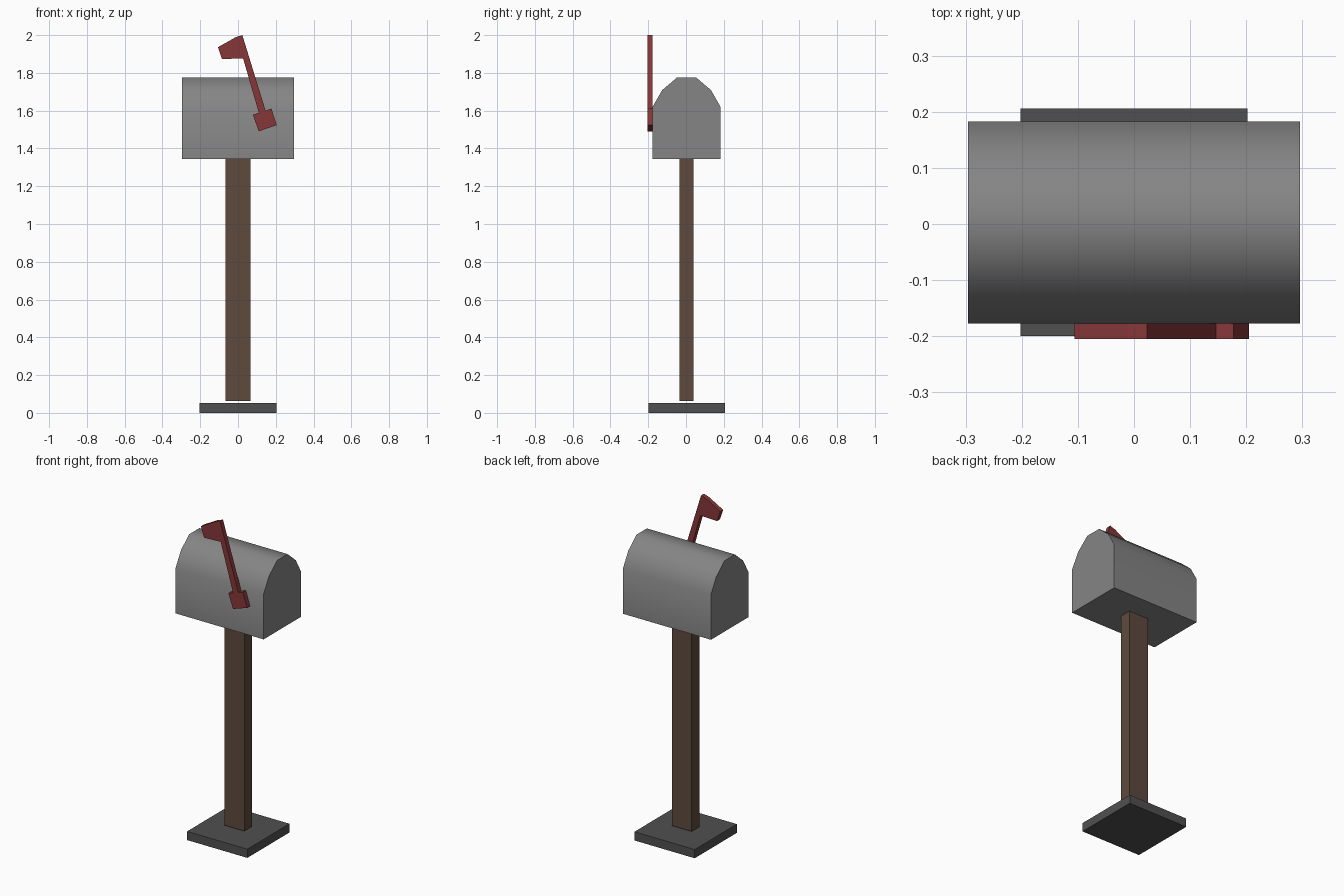
import bpy, bmesh, math
from mathutils import Vector

if "Cube" in bpy.data.objects:
    bpy.data.objects.remove(bpy.data.objects["Cube"])


def material(name, rgb):
    # sRGB 0-255 to linear
    lin = [((c / 255 + 0.055) / 1.055) ** 2.4 for c in rgb]
    m = bpy.data.materials.new(name)
    m.diffuse_color = (*lin, 1)
    m.use_nodes = True
    m.node_tree.nodes["Principled BSDF"].inputs["Base Color"].default_value = m.diffuse_color
    return m


def prism(name, points, depth, mat):
    """Closed solid: extrude a flat outline along the depth vector."""
    bm = bmesh.new()
    face = bm.faces.new([bm.verts.new(p) for p in points])
    ext = bmesh.ops.extrude_face_region(bm, geom=[face], use_keep_orig=True)
    moved = [g for g in ext["geom"] if isinstance(g, bmesh.types.BMVert)]
    bmesh.ops.translate(bm, verts=moved, vec=Vector(depth))
    bmesh.ops.recalc_face_normals(bm, faces=bm.faces)
    mesh = bpy.data.meshes.new(name)
    bm.to_mesh(mesh)
    bm.free()
    mesh.materials.append(mat)
    obj = bpy.data.objects.new(name, mesh)
    bpy.context.collection.objects.link(obj)
    return obj


def block(name, hx, hy, z0, z1, mat):
    outline = [(sx * hx, CY + sy * hy, z0)
               for sx, sy in ((-1, -1), (1, -1), (1, 1), (-1, 1))]
    return prism(name, outline, (0, 0, z1 - z0), mat)


CY = 0.003  # the flag overhangs the front slightly
grey = material("box grey", (133, 133, 133))
dark = material("base dark grey", (80, 80, 80))
wood = material("post brown", (94, 74, 61))
red = material("flag red", (134, 55, 56))

# base plate and post
block("base_plate", 0.2025, 0.2025, 0.0, 0.053, dark)
block("post", 0.066, 0.037, 0.063, 1.346, wood)

# box with arched roof
half = [(0.18, 1.345), (0.18, 1.62), (0.129, 1.709), (0.05, 1.776)]
profile = half + [(-y, z) for y, z in reversed(half)]
box = prism("mailbox_body", [(-0.296, CY + y, z) for y, z in profile],
            (0.592, 0, 0), grey)
bpy.context.view_layer.objects.active = box
box.select_set(True)
bpy.ops.object.shade_smooth_by_angle(angle=math.radians(50))
box.select_set(False)

# signal flag: pennant, arm and square pivot in one outline
flag = [(0.023, 2.0), (-0.012, 1.989), (-0.106, 1.936), (-0.085, 1.873),
        (0.027, 1.877), (0.110, 1.589), (0.079, 1.578), (0.110, 1.491),
        (0.205, 1.523), (0.177, 1.611), (0.146, 1.60)]
prism("signal_flag", [(x, -0.205, z) for x, z in flag], (0, 0.028, 0), red)
